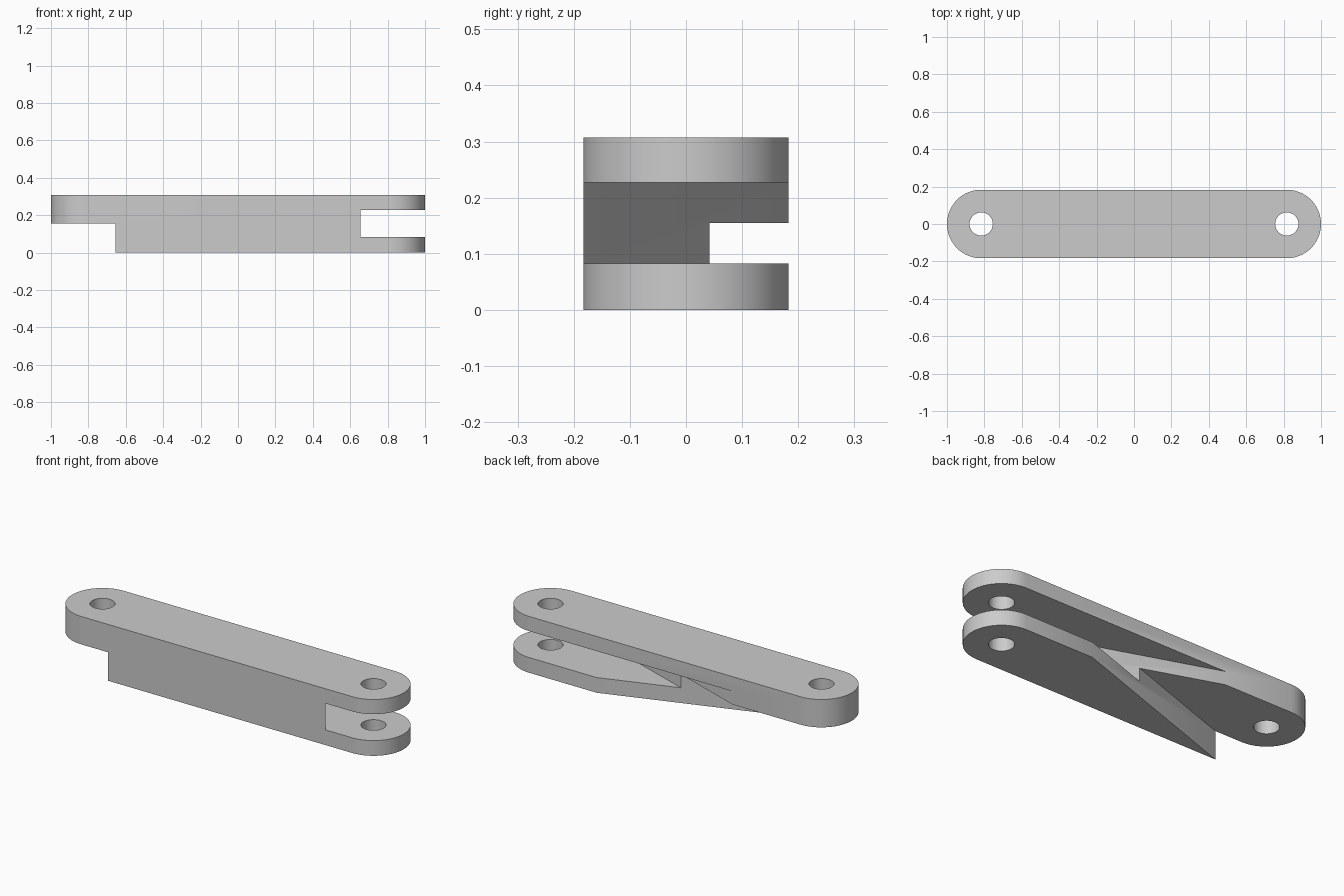
import bpy
import bmesh
from math import cos, sin, pi, radians

if "Cube" in bpy.data.objects:
    bpy.data.objects.remove(bpy.data.objects["Cube"], do_unlink=True)

RADIUS, HEIGHT = 0.183, 0.307
PIVOT = 1 - RADIUS
HOLE = 0.062

grey = bpy.data.materials.new("plain grey")
grey.use_nodes = True
colour = (0.6, 0.6, 0.6, 1)
grey.diffuse_color = colour
grey.node_tree.nodes["Principled BSDF"].inputs["Base Color"].default_value = colour


def arc(cx, r, start, sweep, n):
    """Points along an arc centred on the x axis."""
    return [(cx + r * cos(start + sweep * i / n), r * sin(start + sweep * i / n))
            for i in range(n + 1)]


def prism(name, outline, z0, z1):
    """Extrude a flat outline between two heights."""
    bm = bmesh.new()
    base = bm.faces.new([bm.verts.new((x, y, z0)) for x, y in outline])
    top = bmesh.ops.extrude_face_region(bm, geom=[base])["geom"]
    bmesh.ops.translate(bm, vec=(0, 0, z1 - z0),
                        verts=[v for v in top if isinstance(v, bmesh.types.BMVert)])
    bmesh.ops.recalc_face_normals(bm, faces=bm.faces)
    mesh = bpy.data.meshes.new(name)
    bm.to_mesh(mesh)
    bm.free()
    mesh.materials.append(grey)
    obj = bpy.data.objects.new(name, mesh)
    bpy.context.collection.objects.link(obj)
    return obj


def wedge(side):
    """Region beyond a diagonal line, towards the given end."""
    def line(y):
        return side * (0.1225 - 2.91 * y)
    return [(line(-0.3), -0.3), (side * 1.3, -0.3), (side * 1.3, 0.3), (line(0.3), 0.3)]


# Round-ended bar
bar = prism("link_bar", arc(PIVOT, RADIUS, -pi / 2, pi, 40)
            + arc(-PIVOT, RADIUS, pi / 2, pi, 40), 0, HEIGHT)

# Diagonal fork slot, diagonal lower step and the two pivot holes
cutters = [prism("fork_slot_cutter", wedge(1), 0.083, 0.227),
           prism("lower_step_cutter", wedge(-1), -0.1, 0.155)]
for side in (-1, 1):
    cutters.append(prism("pivot_hole_cutter", arc(side * PIVOT, HOLE, 0, 2 * pi, 48)[:-1],
                         -0.1, HEIGHT + 0.1))

bpy.ops.object.select_all(action="DESELECT")
bpy.context.view_layer.objects.active = bar
bar.select_set(True)
for cutter in cutters:
    cutter.hide_render = True
    mod = bar.modifiers.new("cut", "BOOLEAN")
    mod.operation = "DIFFERENCE"
    mod.solver = "EXACT"
    mod.object = cutter
    bpy.ops.object.modifier_apply(modifier=mod.name)
    bpy.data.objects.remove(cutter, do_unlink=True)

bpy.ops.object.shade_smooth_by_angle(angle=radians(30))
